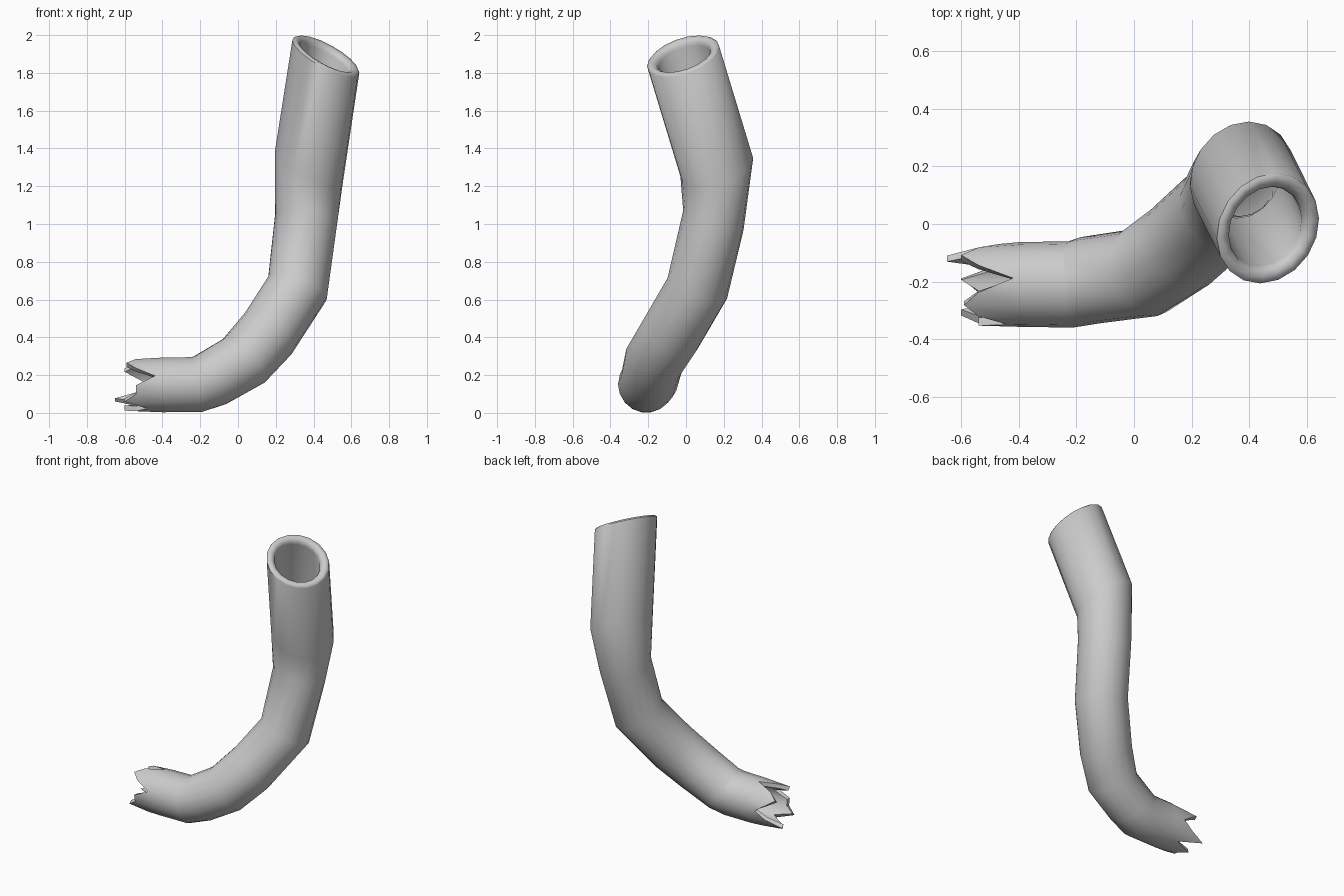
import bpy, bmesh, math
from mathutils import Vector

if "Cube" in bpy.data.objects:
    bpy.data.objects.remove(bpy.data.objects["Cube"])

SIDES = 18
# Path sections from torn end to top: centre, plane normal, outer radius
SECTIONS = [
    ((-0.40, -0.21, 0.148), (1, 0, 0), 0.147),
    ((-0.22, -0.21, 0.150), (1, 0.05, 0.2), 0.150),
    ((-0.15, -0.195, 0.172), (0.8, 0.24, 0.55), 0.154),
    ((0.03, -0.17, 0.275), (0.70, 0.35, 0.65), 0.160),
    ((0.16, -0.08, 0.42), (0.60, 0.45, 0.65), 0.165),
    ((0.315, 0.06, 0.66), (0.36, 0.35, 0.95), 0.167),
    ((0.36, 0.145, 1.02), (0.14, 0.31, 0.94), 0.168),
    ((0.375, 0.163, 1.30), (0.45, -0.28, 0.90), 0.200),
    ((0.465, -0.015, 1.887), (0.55, -0.35, 1), 0.200),
]
# Reach of each torn tooth / notch around the end
TEETH = [-0.47, -0.54, -0.60, -0.54, -0.42, -0.54, -0.59, -0.54, -0.44,
         -0.54, -0.54, -0.60, -0.48, -0.54, -0.60, -0.47, -0.65, -0.54]

# Twist-free frames along the path
frames = []
n_old, u = Vector((1, 0, 0)), Vector((0, 1, 0))
for c, n, r in SECTIONS:
    n = Vector(n).normalized()
    u = n_old.rotation_difference(n) @ u
    frames.append((Vector(c), n, u.copy(), n.cross(u), r))
    n_old = n


def ring(frame, radius, lift=0.0):
    c, n, u, v, _ = frame
    pts = []
    for i in range(SIDES):
        a = 2 * math.pi * i / SIDES
        pts.append(c + n * lift + (u * math.cos(a) + v * math.sin(a)) * radius)
    return pts


def torn_ring(scale):
    pts = []
    for i, x in enumerate(TEETH):
        a = 2 * math.pi * i / SIDES
        r = (0.147 - 0.05 * (-0.40 - x)) * scale
        pts.append(Vector((x, -0.213 + r * math.cos(a), 0.147 + r * math.sin(a))))
    return pts


# Closed loop of rings: torn edge, outer wall, rolled rim, inner wall
loop = [torn_ring(1.0)]
loop += [ring(f, f[4]) for f in frames]
loop += [ring(frames[-1], r, h) for r, h in
         ((0.188, 0.010), (0.167, 0.008), (0.150, -0.006), (0.145, -0.025))]
loop += [ring(f, f[4] * 0.74) for f in reversed(frames[:-1])]
loop += [torn_ring(0.80)]

bm = bmesh.new()
rings = [[bm.verts.new(p) for p in pts] for pts in loop]
for k in range(len(rings)):
    a, b = rings[k], rings[(k + 1) % len(rings)]
    for i in range(SIDES):
        j = (i + 1) % SIDES
        bm.faces.new((a[i], a[j], b[j], b[i]))
bmesh.ops.recalc_face_normals(bm, faces=bm.faces)

mesh = bpy.data.meshes.new("torn_pipe")
bm.to_mesh(mesh)
bm.free()
pipe = bpy.data.objects.new("torn_pipe", mesh)
bpy.context.collection.objects.link(pipe)
bpy.context.view_layer.objects.active = pipe
pipe.select_set(True)
bpy.ops.object.shade_smooth_by_angle(angle=math.radians(50))
